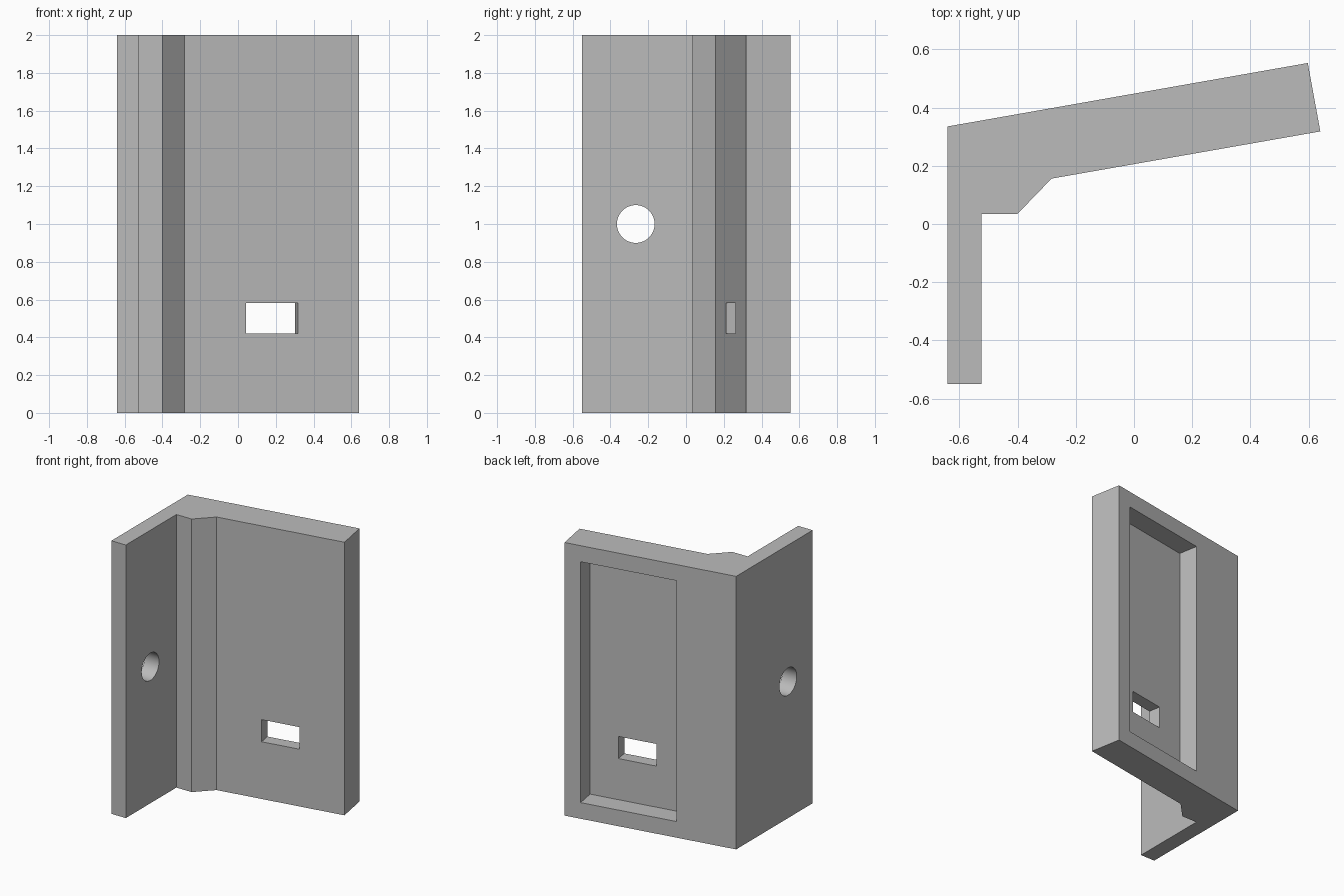
import bpy, bmesh
from math import radians, pi
from mathutils import Matrix, Vector

if "Cube" in bpy.data.objects:
    bpy.data.objects.remove(bpy.data.objects["Cube"], do_unlink=True)

HEIGHT = 2.0
TILT = Matrix.Rotation(radians(10), 4, 'Z')
BACK_END = Vector((0.597, 0.553, 0))   # free end of the thick wall, rear edge
FRONT_END = Vector((0.64, 0.318, 0))   # free end of the thick wall, front edge

grey = bpy.data.materials.new("plain_grey")
grey.use_nodes = True
colour = (0.5, 0.5, 0.5, 1)
grey.diffuse_color = colour
grey.node_tree.nodes["Principled BSDF"].inputs["Base Color"].default_value = colour


def make_object(name, bm):
    mesh = bpy.data.meshes.new(name)
    bmesh.ops.recalc_face_normals(bm, faces=bm.faces)
    bm.to_mesh(mesh)
    bm.free()
    mesh.materials.append(grey)
    ob = bpy.data.objects.new(name, mesh)
    bpy.context.collection.objects.link(ob)
    return ob


def tilted_box(name, origin, x, y, z):
    """Box given by ranges along the tilted wall, through it, and upwards."""
    bm = bmesh.new()
    centre = Vector([sum(r) / 2 for r in (x, y, z)])
    size = [r[1] - r[0] for r in (x, y, z)]
    matrix = (Matrix.Translation(origin) @ TILT @ Matrix.Translation(centre)
              @ Matrix.Diagonal((*size, 1)))
    bmesh.ops.create_cube(bm, size=1, matrix=matrix)
    return make_object(name, bm)


def cut(target, cutter):
    cutter.hide_render = True
    mod = target.modifiers.new(cutter.name, 'BOOLEAN')
    mod.operation = 'DIFFERENCE'
    mod.solver = 'EXACT'
    mod.object = cutter
    bpy.context.view_layer.objects.active = target
    bpy.ops.object.modifier_apply(modifier=mod.name)
    bpy.data.objects.remove(cutter, do_unlink=True)


# Angle bracket: thin flange, chamfered inner corner and thick tilted wall
profile = [(-0.641, 0.335), (-0.641, -0.55), (-0.524, -0.55), (-0.524, 0.035),
           (-0.4, 0.035), (-0.283, 0.156), FRONT_END.xy, BACK_END.xy]
bm = bmesh.new()
base = bm.faces.new([bm.verts.new((p[0], p[1], 0)) for p in profile])
top = bmesh.ops.extrude_face_region(bm, geom=[base])["geom"]
bmesh.ops.translate(bm, vec=(0, 0, HEIGHT),
                    verts=[v for v in top if isinstance(v, bmesh.types.BMVert)])
bracket = make_object("angle_bracket", bm)

# Rectangular recess in the rear of the thick wall
margin = 0.118
cut(bracket, tilted_box("recess_cutter", BACK_END, (-0.82, -margin),
                        (-0.148, 0.2), (margin, HEIGHT - margin)))

# Slot through the recess floor
cut(bracket, tilted_box("slot_cutter", FRONT_END, (-0.607, -0.328),
                        (-0.1, 0.2), (0.419, 0.581)))

# Round hole through the thin flange
bm = bmesh.new()
bmesh.ops.create_cone(bm, cap_ends=True, segments=48, radius1=0.1, radius2=0.1,
                      depth=0.4, matrix=Matrix.Translation((-0.58, -0.266, 1))
                      @ Matrix.Rotation(pi / 2, 4, 'Y'))
cut(bracket, make_object("hole_cutter", bm))

# Smooth the hole wall, keep the edges sharp
bpy.ops.object.select_all(action='DESELECT')
bracket.select_set(True)
bpy.context.view_layer.objects.active = bracket
bpy.ops.object.shade_smooth_by_angle(angle=radians(30))
